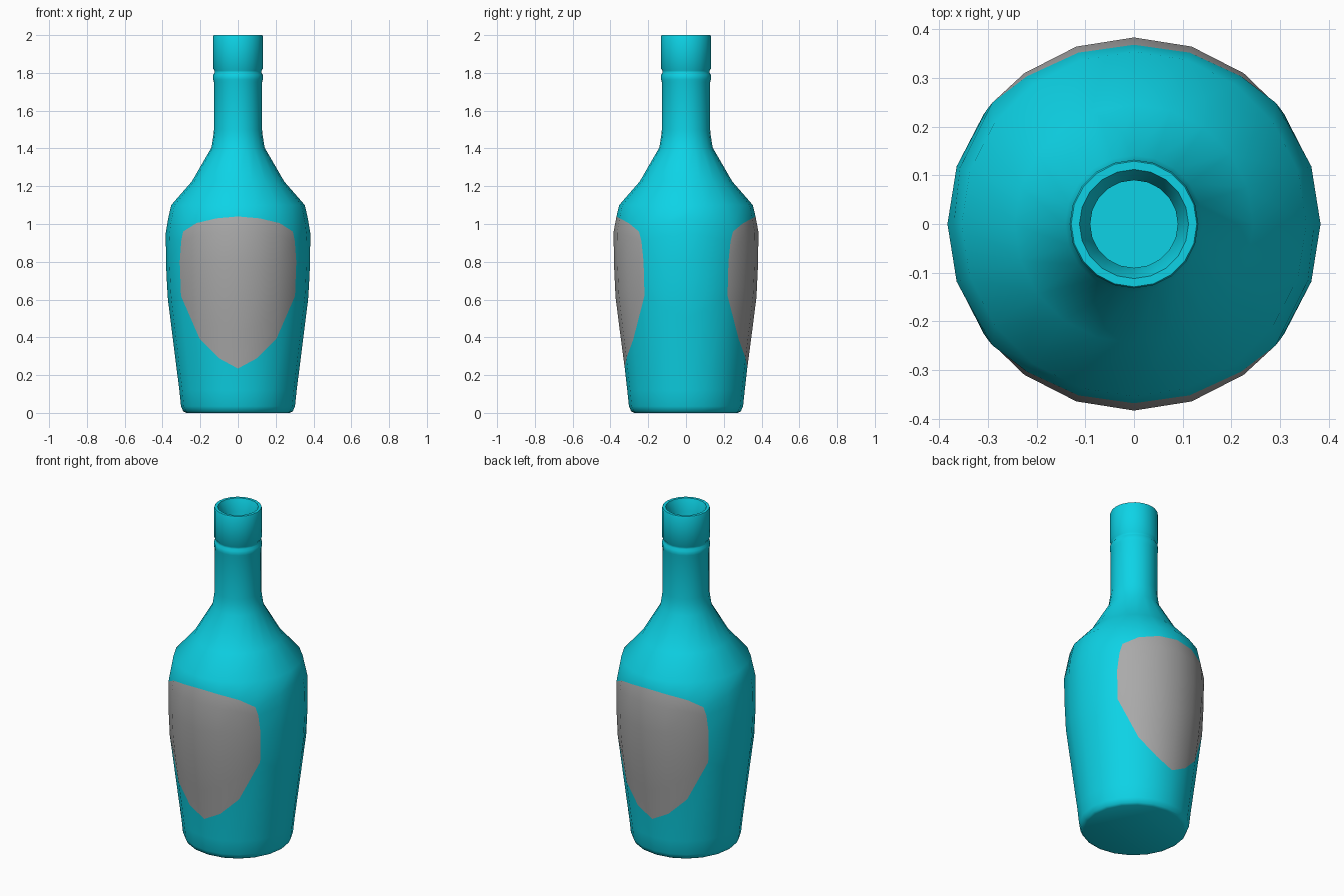
import bpy, bmesh, math

if "Cube" in bpy.data.objects:
    bpy.data.objects.remove(bpy.data.objects["Cube"])

SIDES = 20

# Outer body silhouette as (z, radius)
BODY = [(0.0, 0.275), (0.008, 0.29), (0.035, 0.302), (0.12, 0.311), (0.235, 0.324),
        (0.4, 0.346), (0.62, 0.374), (0.8, 0.382), (0.96, 0.383), (1.04, 0.368), (1.1, 0.354)]
# Shoulder, neck with groove, lip and bore as (z, radius)
NECK = [(1.1, 0.354), (1.225, 0.245), (1.405, 0.141), (1.47, 0.131), (1.5, 0.128),
        (1.75, 0.128), (1.765, 0.132), (1.79, 0.132), (1.80, 0.125), (1.812, 0.125),
        (1.822, 0.132), (1.993, 0.132), (2.0, 0.129), (2.0, 0.112), (1.985, 0.107),
        (1.93, 0.09), (1.45, 0.09)]
# Label outline per column, from label centre (0) to bottle side (5)
LABEL_BOTTOM = [0.235, 0.29, 0.39, 0.62, 0.55, 0.5]
LABEL_TOP = [1.04, 1.03, 1.005, 0.96, 1.0, 1.03]


def radius(z):
    for (z0, r0), (z1, r1) in zip(BODY, BODY[1:]):
        if z <= z1:
            return r0 + (r1 - r0) * (z - z0) / (z1 - z0)
    return BODY[-1][1]


def material(name, rgb):
    m = bpy.data.materials.new(name)
    m.diffuse_color = (*rgb, 1)
    m.use_nodes = True
    m.node_tree.nodes["Principled BSDF"].inputs["Base Color"].default_value = m.diffuse_color
    return m


bm = bmesh.new()


def ring(heights, radii, pull=0.0):
    verts = []
    for k in range(SIDES):
        a = k * 2 * math.pi / SIDES
        if k % 10 in (3, 7):  # label side edges lean in near the top
            a += math.radians(pull) * (-1 if k % 10 == 3 else 1)
        verts.append(bm.verts.new((radii[k] * math.sin(a), -radii[k] * math.cos(a), heights[k])))
    return verts


def body_ring(heights, pull=0.0):
    return ring(heights, [radius(z) for z in heights], pull)


col = [min(k % 10, 10 - k % 10) for k in range(SIDES)]
rows = []

# Base
for z in (0.0, 0.008, 0.035, 0.12):
    rows.append(body_ring([z] * SIDES))
label_start = len(rows)

# Label band, with rows bent to follow the label outline
for t in (0, 1 / 3, 2 / 3, 1):
    rows.append(body_ring([LABEL_BOTTOM[c] + t * (0.8 - LABEL_BOTTOM[c]) for c in col]))
for t, pull in ((2 / 3, 2), (1, 4.5)):
    rows.append(body_ring([0.8 + t * (LABEL_TOP[c] - 0.8) for c in col], pull))
label_end = len(rows) - 1

# Shoulder, neck, lip and bore
for z, r in NECK:
    rows.append(ring([z] * SIDES, [r] * SIDES))

# Skin the rings; label faces get the second material
for i in range(len(rows) - 1):
    for k in range(SIDES):
        n = (k + 1) % SIDES
        f = bm.faces.new((rows[i][k], rows[i][n], rows[i + 1][n], rows[i + 1][k]))
        if label_start <= i < label_end and col[k] <= 3 and col[n] <= 3:
            f.material_index = 1
bm.faces.new(rows[0][::-1])
bm.faces.new(rows[-1])
bmesh.ops.recalc_face_normals(bm, faces=bm.faces)

mesh = bpy.data.meshes.new("bottle")
bm.to_mesh(mesh)
bm.free()
mesh.materials.append(material("teal_glass", (0.004, 0.65, 0.79)))
mesh.materials.append(material("label_grey", (0.4, 0.4, 0.4)))
bottle = bpy.data.objects.new("bottle", mesh)
bpy.context.collection.objects.link(bottle)
bpy.context.view_layer.objects.active = bottle
bottle.select_set(True)
bpy.ops.object.shade_smooth_by_angle(angle=math.radians(50))
